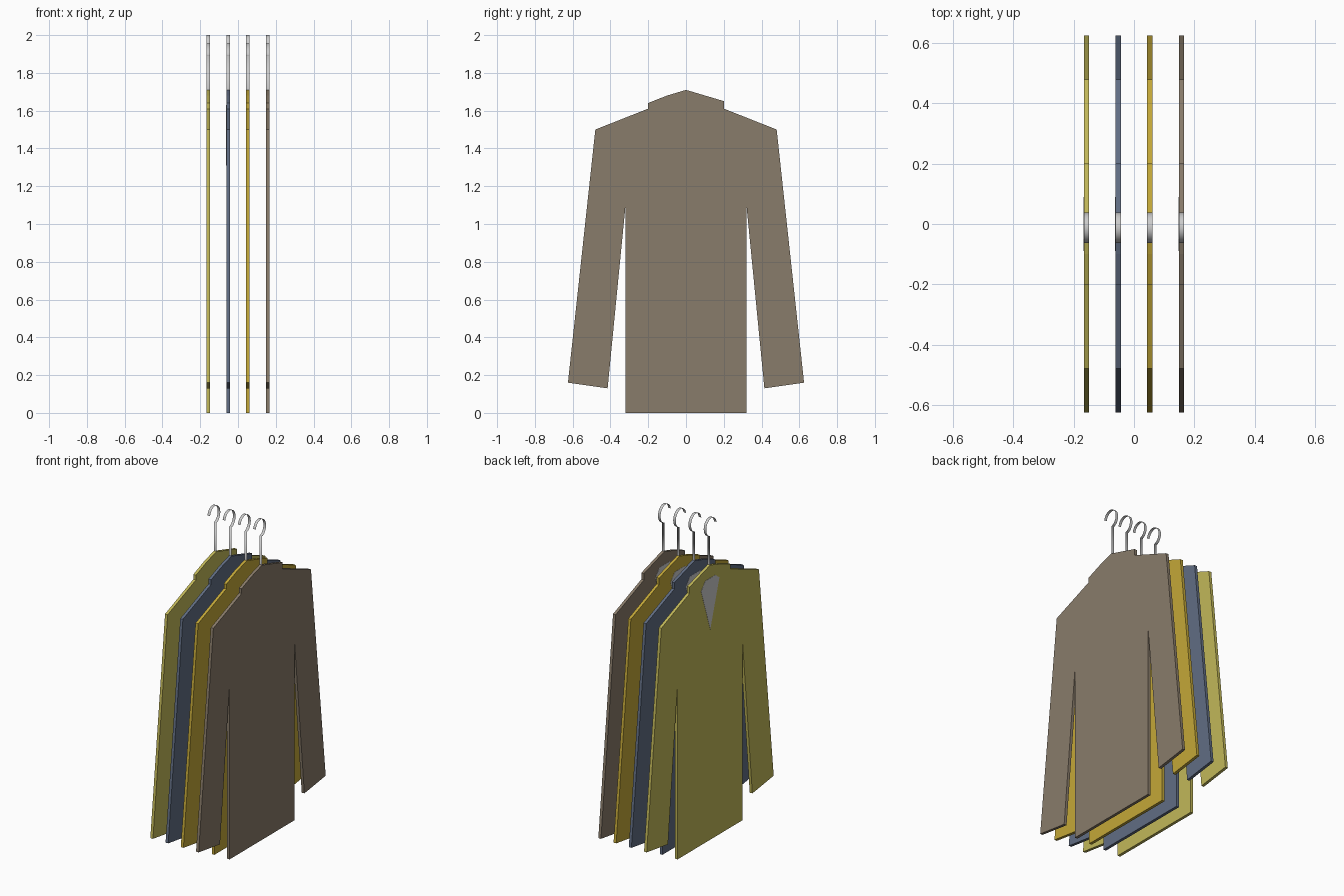
import bpy, bmesh, math

if "Cube" in bpy.data.objects:
    bpy.data.objects.remove(bpy.data.objects["Cube"])

THICK = 0.018
COLOURS = {
    "olive": (0.54, 0.48, 0.10, 1),
    "blue": (0.12, 0.155, 0.23, 1),
    "gold": (0.55, 0.39, 0.04, 1),
    "brown": (0.25, 0.20, 0.145, 1),
}


def finish(name, bm, mat=None):
    mesh = bpy.data.meshes.new(name)
    bm.to_mesh(mesh)
    bm.free()
    obj = bpy.data.objects.new(name, mesh)
    bpy.context.collection.objects.link(obj)
    if mat:
        mesh.materials.append(mat)
    return obj


def plate(name, outline, x, depth, mat=None):
    """Flat (y, z) outline, extruded along x."""
    bm = bmesh.new()
    face = bm.faces.new([bm.verts.new((x - depth / 2, y, z)) for y, z in outline])
    ext = bmesh.ops.extrude_face_region(bm, geom=[face])
    moved = [g for g in ext["geom"] if isinstance(g, bmesh.types.BMVert)]
    bmesh.ops.translate(bm, verts=moved, vec=(depth, 0, 0))
    bmesh.ops.recalc_face_normals(bm, faces=bm.faces)
    return finish(name, bm, mat)


def ribbon(name, path, x, width):
    """Thin strip that follows a (y, z) path."""
    bm = bmesh.new()
    rows = [[bm.verts.new((x + s * width / 2, y, z)) for s in (-1, 1)] for y, z in path]
    for a, b in zip(rows, rows[1:]):
        f = bm.faces.new((a[0], a[1], b[1], b[0]))
        f.smooth = True
    return finish(name, bm)


# half outline of the shirt, hem to shoulder
half = [(0.32, 0), (0.32, 1.10), (0.415, 0.13), (0.625, 0.16), (0.48, 1.50), (0.202, 1.61)]
collar = [(0.202, 1.65), (0, 1.71), (-0.10, 1.68), (-0.202, 1.64)]
shirt_outline = half + collar + [(-y, z) for y, z in reversed(half)]

# neck opening
neck = [(0, 1.31), (0.09, 1.58), (0.05, 1.63), (-0.05, 1.63), (-0.09, 1.60)]

# hanger wire: stem, then the open loop
hook = [(0, 1.70), (0, 1.89)]
for i in range(21):
    a = math.radians(-72 + i * 240 / 20)
    hook.append((-0.013 + 0.051 * math.cos(a), 1.943 + 0.057 * math.sin(a)))

for i, (label, rgba) in enumerate(COLOURS.items()):
    x = -0.1575 + i * 0.105
    mat = bpy.data.materials.new(label + "_cloth")
    mat.diffuse_color = rgba
    mat.use_nodes = True
    mat.node_tree.nodes["Principled BSDF"].inputs["Base Color"].default_value = mat.diffuse_color
    plate("shirt_" + label, shirt_outline, x, THICK, mat)
    plate("neck_panel_" + label, neck, x - THICK / 2, 0.002)
    ribbon("hanger_hook_" + label, hook, x, THICK)
